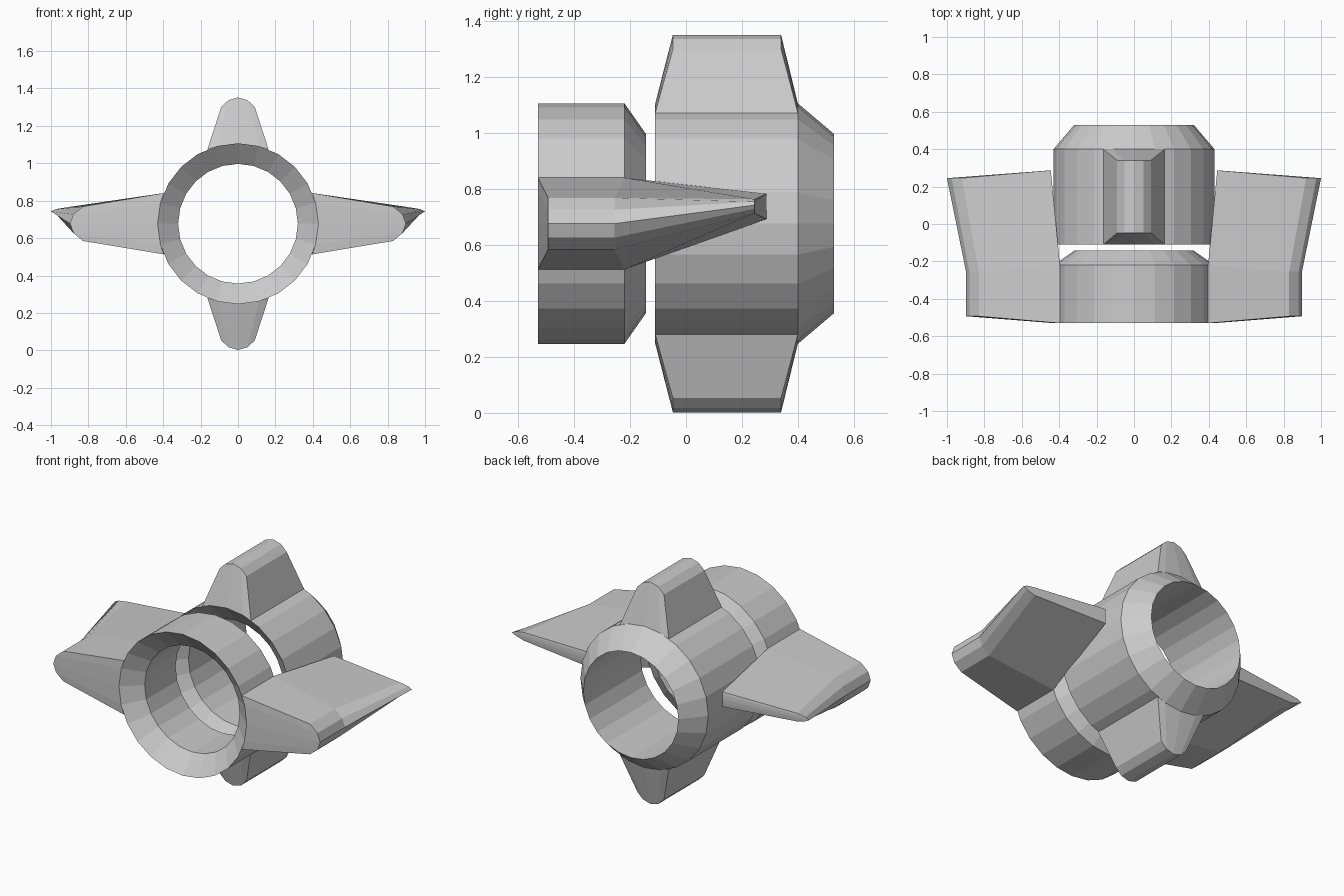
import bpy, bmesh, math

if "Cube" in bpy.data.objects:
    bpy.data.objects.remove(bpy.data.objects["Cube"])

CZ = 0.677   # height of the ring axis
SIDES = 24
R_OUT, R_IN = 0.43, 0.32


def finish(name, bm, mirror_axis=None):
    bmesh.ops.recalc_face_normals(bm, faces=bm.faces[:])
    me = bpy.data.meshes.new(name)
    bm.to_mesh(me)
    bm.free()
    ob = bpy.data.objects.new(name, me)
    ob.location.z = CZ
    bpy.context.collection.objects.link(ob)
    if mirror_axis is not None:
        mod = ob.modifiers.new("Mirror", 'MIRROR')
        mod.use_axis = [i == mirror_axis for i in range(3)]
        mod.use_mirror_merge = False
    return ob


def lathe(name, profile):
    """Spin a closed (radius, y) profile around the y axis."""
    bm = bmesh.new()
    rows = []
    for i in range(SIDES):
        a = 2 * math.pi * i / SIDES
        rows.append([bm.verts.new((r * math.sin(a), y, r * math.cos(a))) for r, y in profile])
    n = len(profile)
    for i in range(SIDES):
        p, q = rows[i], rows[(i + 1) % SIDES]
        for j in range(n):
            k = (j + 1) % n
            bm.faces.new((p[j], p[k], q[k], q[j]))
    return finish(name, bm)


def loft(name, stations, axis, buried):
    """Loft (root, tip) point rows from front to back; the first `buried`
    spans lie on a ring and need no inner face."""
    bm = bmesh.new()
    rows = [([bm.verts.new(c) for c in root], [bm.verts.new(c) for c in tip])
            for root, tip in stations]
    for root, tip in (rows[0], rows[-1]):
        for i in range(len(root) - 1):
            bm.faces.new((root[i], root[i + 1], tip[i + 1], tip[i]))
    for s in range(len(rows) - 1):
        (r0, t0), (r1, t1) = rows[s], rows[s + 1]
        bm.faces.new((r0[0], t0[0], t1[0], r1[0]))
        bm.faces.new((r0[-1], t0[-1], t1[-1], r1[-1]))
        for i in range(len(r0) - 1):
            bm.faces.new((t0[i], t0[i + 1], t1[i + 1], t1[i]))
            if s >= buried:
                bm.faces.new((r0[i], r0[i + 1], r1[i + 1], r1[i]))
    return finish(name, bm, axis)


# Two rings: funnel at the front end, cone at the back end
lathe("front_ring", [(R_OUT, -0.53), (R_OUT, -0.22), (R_IN, -0.143), (R_IN, -0.44)])
lathe("rear_ring", [(R_OUT, -0.11), (R_OUT, 0.40), (R_IN, 0.53), (R_IN, -0.02)])

# Root follows the ring surface: (out from axis, across)
ROOT = [(0.396, 0.164), (0.415, 0.111), (0.43, 0.0), (0.415, -0.111), (0.396, -0.164)]

# Upper fin, mirrored to the lower one
FIN_TIP = [(0.623, 0.09), (0.66, 0.052), (0.675, 0.0), (0.66, -0.052), (0.623, -0.09)]
loft("fin", [([(w, yr, o) for o, w in ROOT], [(w, yt, o) for o, w in FIN_TIP])
             for yr, yt in ((-0.11, -0.047), (0.40, 0.34))], 2, 1)

# Right wing, mirrored to the left one
WING_TIP = [(0.83, 0.092), (0.88, 0.05), (0.898, 0.0), (0.88, -0.05), (0.83, -0.092)]
REAR_ROOT = [(0.445, 0.107), (0.445, 0.09), (0.445, 0.063), (0.445, 0.038), (0.445, 0.016)]
REAR_TIP = [(0.92, 0.087), (0.975, 0.078), (1.0, 0.066), (0.975, 0.053), (0.92, 0.037)]
loft("wing", [([(o, yr, w) for o, w in root], [(o, yt, w) for o, w in tip])
              for root, yr, tip, yt in ((ROOT, -0.53, WING_TIP, -0.493),
                                        (ROOT, -0.22, WING_TIP, -0.255),
                                        (REAR_ROOT, 0.287, REAR_TIP, 0.245))], 0, 1)
